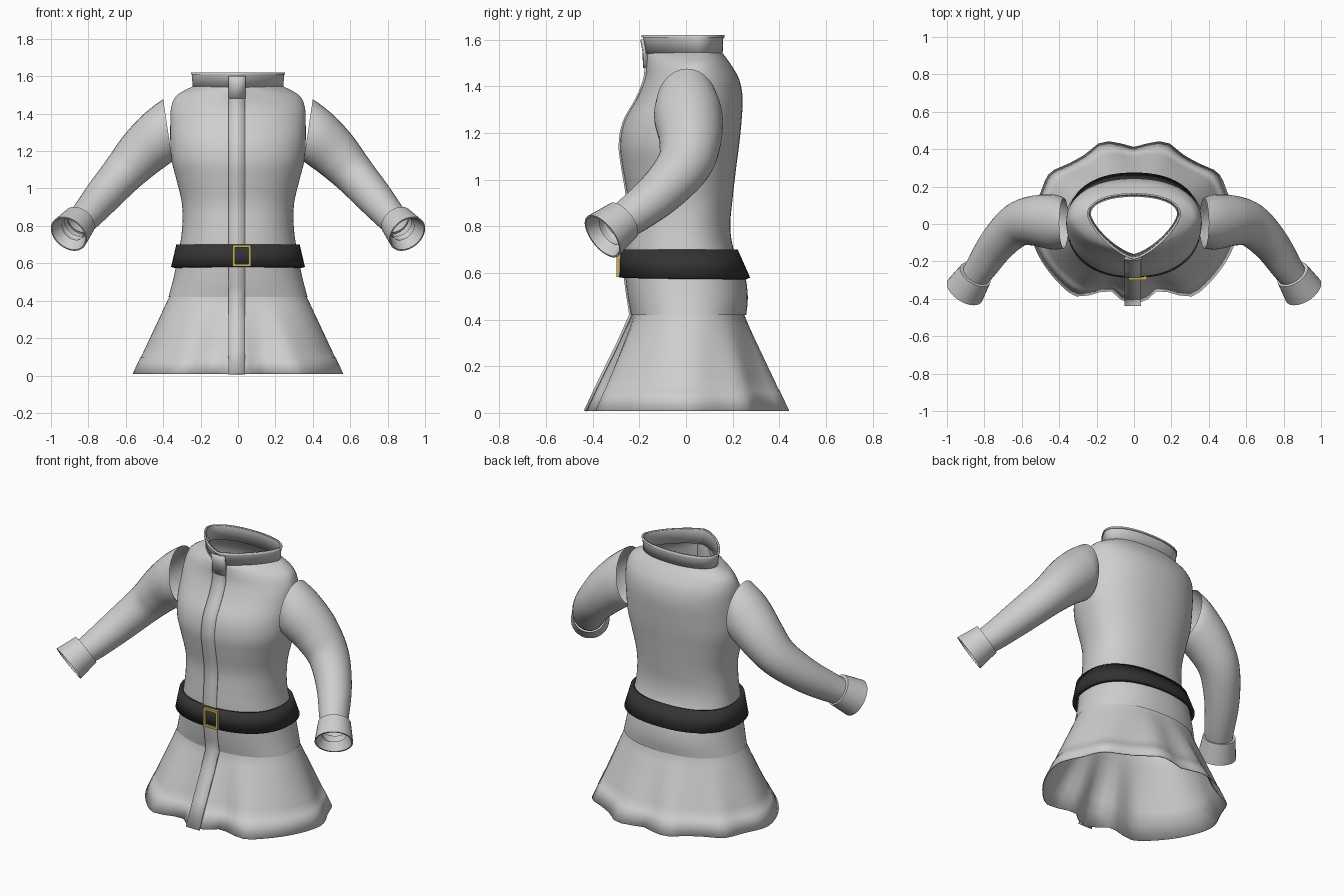
import bpy, math
from mathutils import Vector

if "Cube" in bpy.data.objects:
    bpy.data.objects.remove(bpy.data.objects["Cube"])

N = 72  # points around the body


def material(name, col):
    m = bpy.data.materials.new(name)
    m.diffuse_color = (*col, 1)
    m.use_nodes = True
    m.node_tree.nodes["Principled BSDF"].inputs["Base Color"].default_value = m.diffuse_color
    return m


CLOTH = material("pale grey cloth", (0.62, 0.62, 0.62))
LEATHER = material("black leather", (0.033, 0.033, 0.033))
BRASS = material("brass", (0.60, 0.44, 0.11))


def spline(rows, steps):
    """Catmull-Rom interpolation through rows of numbers."""
    out = []
    for i in range(len(rows) - 1):
        p0, p1 = rows[max(i - 1, 0)], rows[i]
        p2, p3 = rows[i + 1], rows[min(i + 2, len(rows) - 1)]
        for s in range(steps):
            t = s / steps
            out.append([0.5 * (2 * b + (c - a) * t + (2 * a - 5 * b + 4 * c - d) * t * t
                               + (3 * b - a - 3 * c + d) * t ** 3)
                        for a, b, c, d in zip(p0, p1, p2, p3)])
    return out + [list(rows[-1])]


def make(name, verts, faces, mat, thick=0, angle=40):
    me = bpy.data.meshes.new(name)
    me.from_pydata(verts, [], faces)
    me.materials.append(mat)
    me.polygons.foreach_set("use_smooth", [True] * len(me.polygons))
    me.set_sharp_from_angle(angle=math.radians(angle))
    ob = bpy.data.objects.new(name, me)
    bpy.context.collection.objects.link(ob)
    if thick:
        mod = ob.modifiers.new("thickness", "SOLIDIFY")
        mod.thickness = thick
        mod.offset = -1
    return ob


def loft(name, rings, mat, thick=0, closed=True, flip=False, angle=40):
    n = len(rings[0])
    verts = [tuple(p) for r in rings for p in r]
    faces = []
    for k in range(len(rings) - 1):
        for i in range(n if closed else n - 1):
            j = (i + 1) % n
            f = (k * n + i, k * n + j, k * n + n + j, k * n + n + i)
            faces.append(f[::-1] if flip else f)
    return make(name, verts, faces, mat, thick, angle)


def body_ring(z, hx, yf, yb, yc=0, nf=2.2, nb=2.2):
    """Rounded outline with separate front and back depth and fullness."""
    pts = []
    for i in range(N):
        t = 2 * math.pi * i / N
        c, s = math.cos(t), math.sin(t)
        e, d = (2 / nb, yb - yc) if s >= 0 else (2 / nf, yc - yf)
        pts.append(Vector((math.copysign(hx * abs(c) ** e, c),
                           yc + math.copysign(d * abs(s) ** e, s), z)))
    return pts


# Torso: z, half width, front, back, widest y, front and back fullness
torso = spline([
    (.42, .372, -.235, .258, 0, 2.2, 2.2),
    (.50, .350, -.250, .265, 0, 2.2, 2.2),
    (.60, .328, -.262, .250, 0, 2.2, 2.2),
    (.70, .310, -.265, .205, 0, 2.2, 2.2),
    (.80, .298, -.258, .190, 0, 2.2, 2.2),
    (.92, .300, -.252, .200, 0, 2.2, 2.2),
    (1.05, .330, -.272, .215, 0, 2.2, 2.2),
    (1.15, .355, -.283, .228, 0, 2.2, 2.2),
    (1.25, .362, -.265, .238, 0, 2.1, 2.2),
    (1.35, .362, -.210, .243, .01, 2.0, 2.2),
    (1.43, .358, -.178, .228, .02, 1.8, 2.2),
    (1.49, .335, -.172, .195, .03, 1.6, 2.2),
    (1.525, .285, -.172, .170, .04, 1.5, 2.2),
    (1.545, .243, -.170, .155, .05, 1.4, 2.2)], 4)
loft("torso", [body_ring(*r) for r in torso], CLOTH)

# Standing collar with a small top lip
loft("collar", [body_ring(z, h, f, b, .05, 1.4, 2.2) for z, h, f, b in (
    (1.535, .243, -.172, .157), (1.610, .246, -.184, .160),
    (1.610, .251, -.190, .165), (1.620, .251, -.190, .165))], CLOTH, .012)

# Skirt: blends from the waist outline to a wavy hem
hem_half = [(0, -.43), (.05, -.42), (.13, -.355), (.24, -.38), (.34, -.37),
            (.49, -.20), (.56, 0), (.50, .16), (.45, .27), (.35, .32),
            (.26, .37), (.16, .44), (0, .41)]
polar = sorted((math.atan2(x, -y), math.hypot(x, y)) for x, y in spline(hem_half, 6))


def hem_point(p):
    a = abs(math.atan2(p.x, -p.y))
    r = polar[-1][1]
    for (a0, r0), (a1, r1) in zip(polar, polar[1:]):
        if a0 <= a <= a1:
            r = r0 + (r1 - r0) * (a - a0) / max(a1 - a0, 1e-6)
            break
    d = Vector((p.x, p.y, 0)).normalized() * r
    return Vector((d.x, d.y, .01))


waist = body_ring(.42, .368, -.231, .25)
hem = [hem_point(p) for p in waist]


def skirt_ring(z, grow=1.0):
    f = (.42 - z) / .41
    ring = [a.lerp(b, f) for a, b in zip(waist, hem)]
    return [Vector((p.x * grow, p.y * grow, p.z)) for p in ring]


skirt = [skirt_ring(.01, 1.005), skirt_ring(.095, 1.005), skirt_ring(.097)]
skirt += [skirt_ring(z) for z in (.15, .2, .26, .32, .37, .42)]
skirt.append(body_ring(.5, .335, -.232, .245))
loft("skirt", skirt, CLOTH, .006)

# Front placket following the front line from hem to neck
line = [(.01, -.432), (.15, -.366), (.30, -.292), (.42, -.238)]
line += [(r[0], r[2]) for r in torso[3:]]
loft("placket", [[(-.05, y - .006, z), (.038, y - .006, z)] for z, y in line],
     CLOTH, .012, closed=False)

# Overlapping collar tab
loft("collar_tab", [[(-.05, y, z), (.0, y - .004, z), (.04, y, z)]
                    for z, y in ((1.48, -.180), (1.55, -.183), (1.60, -.192))],
     CLOTH, .012, closed=False)

# Belt
loft("belt", [body_ring(.58, .358, -.288, .275, 0, 2.3, 2.3),
              body_ring(.70, .330, -.284, .222, 0, 2.3, 2.3)], LEATHER, .022)


# Buckle: square frame
def frame(y, w, h):
    return [(.02 + sx * w, y, .64 + sz * h)
            for sx, sz in ((-1, -1), (1, -1), (1, 1), (-1, 1))]


loft("buckle", [frame(-.280, .049, .058), frame(-.299, .049, .058),
                frame(-.299, .035, .044), frame(-.280, .035, .044)], BRASS, flip=True)


# Sleeves and cuffs
def circle(c, n, ra, rb, side, count=32):
    n = n.normalized()
    a = (Vector((0, 1, 0)) - n * n.y).normalized()
    b = n.cross(a)
    ring = []
    for i in range(count):
        t = 2 * math.pi * i / count
        p = c + a * (ra * math.cos(t)) + b * (rb * math.sin(t))
        ring.append((p.x * side, p.y, p.z))
    return ring


# centre x, y, z, then radii fore-aft and vertical
arm = spline([(.375, .005, 1.31, .135, .168),
              (.43, .010, 1.27, .147, .150),
              (.527, .018, 1.177, .135, .132),
              (.625, -.005, 1.07, .118, .112),
              (.73, -.105, .95, .100, .098),
              (.82, -.235, .845, .084, .082),
              (.885, -.325, .782, .068, .068)], 5)
centres = [Vector(r[:3]) for r in arm]
for side, label in ((1, "left"), (-1, "right")):
    rings = []
    for i, r in enumerate(arm):
        tangent = centres[min(i + 1, len(arm) - 1)] - centres[max(i - 1, 0)]
        n = tangent.normalized().lerp(Vector((1, 0, -.15)), max(0, 1 - i / 9))
        rings.append(circle(centres[i], n, r[3], r[4], side))
    loft("sleeve_" + label, rings, CLOTH, flip=side < 0)

    base, end = Vector((.848, -.270, .825)), Vector((.905, -.358, .757))
    rings = [circle(base.lerp(end, f), end - base, r, r, side) for f, r in (
        (0, .070), (0, .092), (1, .108), (1, .100), (.35, .066))]
    loft("cuff_" + label, rings, CLOTH, flip=side < 0)
